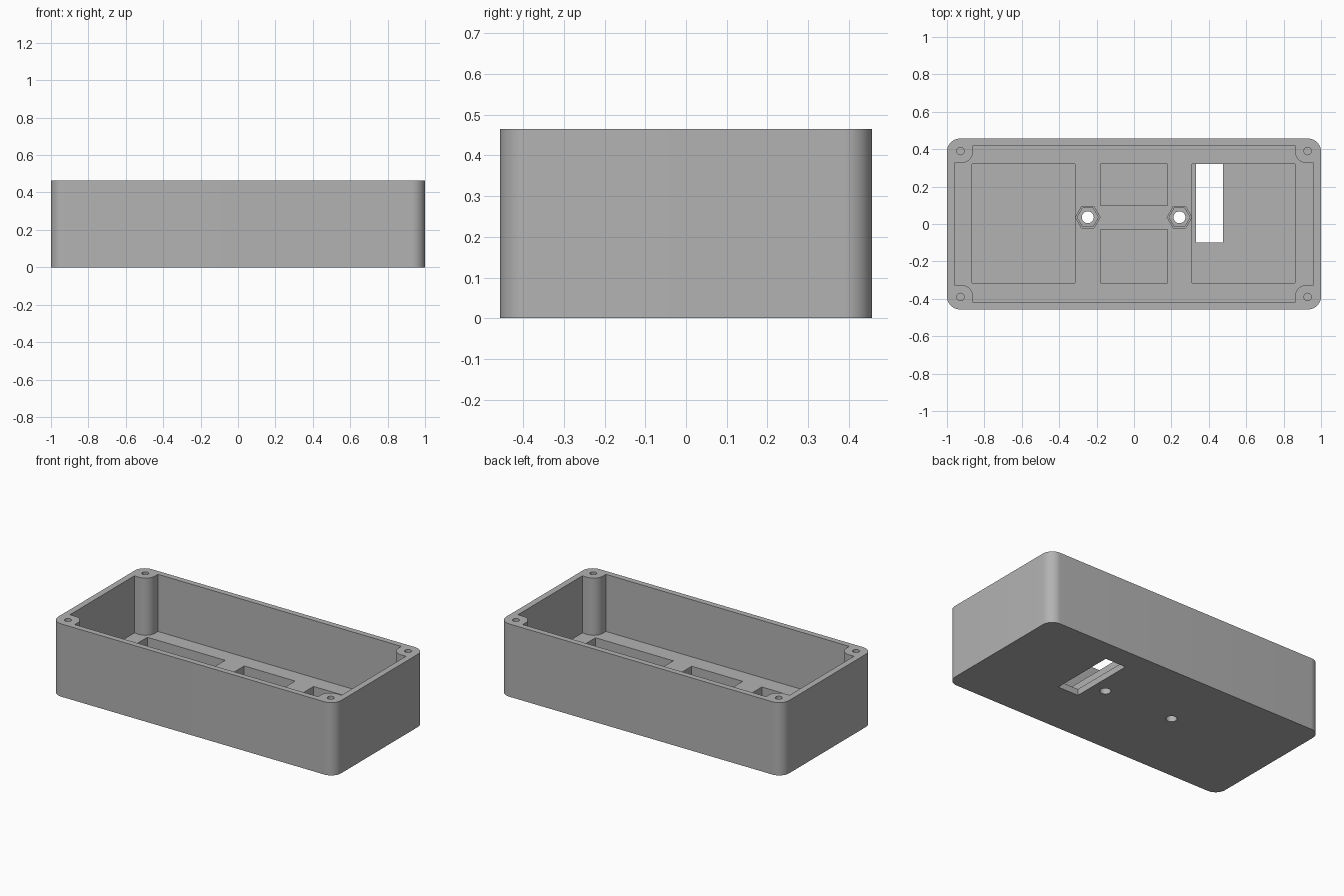
import bpy, bmesh
from math import cos, sin, radians

cube = bpy.data.objects.get("Cube")
if cube:
    bpy.data.objects.remove(cube, do_unlink=True)

HEIGHT, FLOOR, POCKET_Z = 0.465, 0.10, 0.04
QUADRANTS = ((1, 1), (-1, 1), (-1, -1), (1, -1))

grey = bpy.data.materials.new("grey_plastic")
grey.use_nodes = True
colour = (0.45, 0.45, 0.45, 1)
grey.diffuse_color = colour
grey.node_tree.nodes["Principled BSDF"].inputs["Base Color"].default_value = colour


def prism(name, points, z0, z1):
    """Extrude a flat outline from z0 to z1."""
    bm = bmesh.new()
    base = bm.faces.new([bm.verts.new((x, y, z0)) for x, y in points])
    top = bmesh.ops.extrude_face_region(bm, geom=[base])["geom"]
    moved = [v for v in top if isinstance(v, bmesh.types.BMVert)]
    bmesh.ops.translate(bm, verts=moved, vec=(0, 0, z1 - z0))
    bmesh.ops.recalc_face_normals(bm, faces=bm.faces)
    mesh = bpy.data.meshes.new(name)
    bm.to_mesh(mesh)
    bm.free()
    mesh.materials.append(grey)
    obj = bpy.data.objects.new(name, mesh)
    bpy.context.collection.objects.link(obj)
    return obj


def arc(cx, cy, r, a0, a1, n):
    angles = [radians(a0 + (a1 - a0) * i / n) for i in range(n + 1)]
    return [(cx + r * cos(a), cy + r * sin(a)) for a in angles]


def ring(cx, cy, r, n):
    return arc(cx, cy, r, 0, 360, n)[:-1]


def rect(x0, x1, y0, y1):
    return [(x0, y0), (x1, y0), (x1, y1), (x0, y1)]


def four_way(quarter):
    """Mirror a first-quadrant outline around both axes."""
    outline = []
    for sx, sy in QUADRANTS:
        part = [(x * sx, y * sy) for x, y in quarter]
        outline += part if sx * sy > 0 else part[::-1]
    return outline


def cut(target, name, points, z0, z1):
    cutter = prism(name, points, z0, z1)
    cutter.hide_render = True
    mod = target.modifiers.new(name, "BOOLEAN")
    mod.operation = "DIFFERENCE"
    mod.solver = "EXACT"
    mod.object = cutter
    bpy.context.view_layer.objects.active = target
    bpy.ops.object.modifier_apply(modifier=name)
    bpy.data.objects.remove(cutter, do_unlink=True)


# Outer shell with rounded vertical corners
case = prism("enclosure_body", four_way(arc(0.93, 0.387, 0.07, 0, 90, 12)), 0, HEIGHT)

# Main cavity, leaving a rounded screw post in each corner
post_side = arc(0.925, 0.39, 0.065, 270, 180, 12)
cavity = [(0.96, 0.325)] + post_side + [(0.86, 0.42)]
cut(case, "cavity", four_way(cavity), FLOOR, 0.6)

# Recesses in the floor
for x0, x1, y0, y1 in ((-0.865, -0.315, -0.315, 0.32), (0.31, 0.86, -0.315, 0.32),
                       (-0.18, 0.18, 0.10, 0.32), (-0.18, 0.18, -0.315, -0.03)):
    cut(case, "floor_pocket", rect(x0, x1, y0, y1), POCKET_Z, 0.3)

# Rectangular opening through the floor
cut(case, "floor_slot", rect(0.332, 0.477, -0.10, 0.3195), -0.1, 0.3)

# Stepped hexagonal nut traps with bolt holes
for x in (-0.247, 0.243):
    cut(case, "nut_trap_upper", ring(x, 0.036, 0.066, 6), 0.075, 0.3)
    cut(case, "nut_trap_lower", ring(x, 0.036, 0.056, 6), POCKET_Z, 0.3)
    cut(case, "bolt_hole", ring(x, 0.036, 0.032, 24), -0.1, 0.3)

# Screw holes in the posts
for sx, sy in QUADRANTS:
    cut(case, "screw_hole", ring(0.928 * sx, 0.39 * sy, 0.02, 20), 0.15, 0.6)

# Smooth shading on the curves, sharp edges kept
bpy.ops.object.select_all(action="DESELECT")
case.select_set(True)
bpy.context.view_layer.objects.active = case
bpy.ops.object.shade_smooth_by_angle(angle=radians(30))
